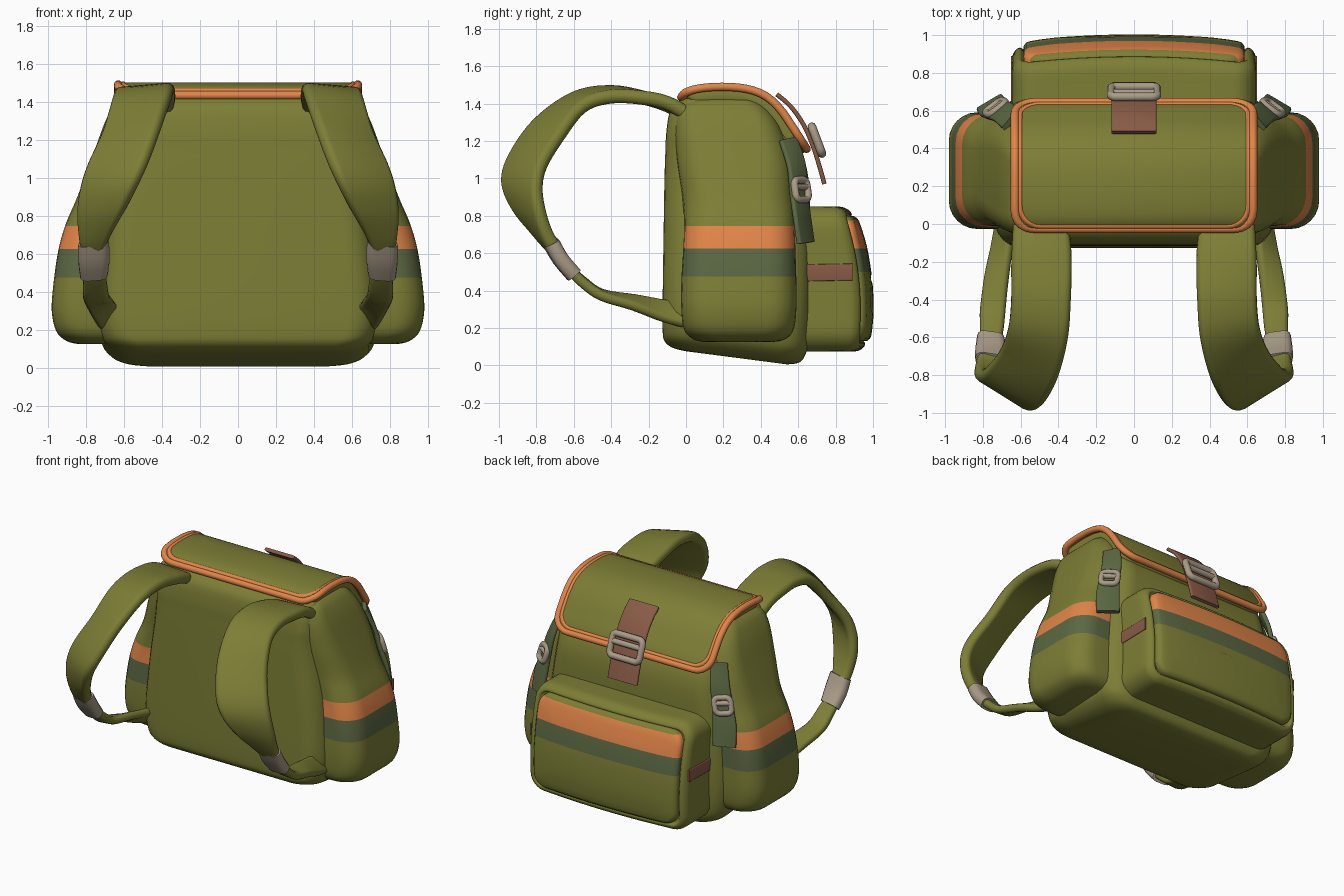
import bpy, bmesh, math
from mathutils import Vector as V

if "Cube" in bpy.data.objects:
    bpy.data.objects.remove(bpy.data.objects["Cube"])


def material(name, rgb):
    m = bpy.data.materials.new(name)
    m.diffuse_color = (*rgb, 1)
    m.use_nodes = True
    m.node_tree.nodes["Principled BSDF"].inputs["Base Color"].default_value = m.diffuse_color
    return m


OLIVE = material("olive canvas", (0.205, 0.21, 0.036))
ORANGE = material("orange trim", (0.76, 0.235, 0.065))
MOSS = material("dark moss", (0.105, 0.14, 0.055))
BROWN = material("brown leather", (0.25, 0.105, 0.062))
GREY = material("grey buckle", (0.40, 0.33, 0.245))


def rrect(hw, hh, r, n=7, step=None):
    """Rounded rectangle outline in 2D, optionally with long edges subdivided."""
    r = min(r, hw * 0.99, hh * 0.99)
    out = []
    for k, (sx, sy) in enumerate([(1, 1), (-1, 1), (-1, -1), (1, -1)]):
        for i in range(n):
            a = math.pi / 2 * (k + i / (n - 1))
            out.append(V((sx * (hw - r) + r * math.cos(a), sy * (hh - r) + r * math.sin(a))))
    if step:
        dense = []
        for i, (a, b) in enumerate(zip(out, out[1:] + out[:1])):
            m = step if i % n == n - 1 else 1
            dense += [a.lerp(b, j / m) for j in range(m)]
        out = dense
    return out


def smooth(rows, k):
    """Catmull-Rom resampling of a list of rows of points."""
    if k == 1:
        return rows
    out = []
    last = len(rows) - 1
    for i in range(last):
        a, b, c, d = (rows[max(i - 1, 0)], rows[i], rows[i + 1], rows[min(i + 2, last)])
        for j in range(k):
            t = j / k
            out.append([0.5 * (2 * q + (r - p) * t + (2 * p - 5 * q + 4 * r - s) * t * t
                        + (3 * q - p - 3 * r + s) * t ** 3) for p, q, r, s in zip(a, b, c, d)])
    out.append(rows[-1])
    return out


def finish(o, mirror=False, angle=45):
    bpy.ops.object.select_all(action='DESELECT')
    o.select_set(True)
    bpy.context.view_layer.objects.active = o
    if o.type == 'CURVE':
        bpy.ops.object.convert(target='MESH')
    bpy.ops.object.shade_smooth_by_angle(angle=math.radians(angle))
    if mirror:
        m = o.modifiers.new("mirror", 'MIRROR')
        m.use_mirror_merge = False


def loft(name, rings, mat, k=4, mirror=False, stripes=None):
    """Skin through rings; stripes = (low, mid, high) heights for moss and orange bands."""
    rings = smooth([[V(p) for p in r] for r in rings], k)
    bm = bmesh.new()
    vs = [[bm.verts.new(p) for p in r] for r in rings]
    n = len(vs[0])
    for a, b in zip(vs, vs[1:]):
        for i in range(n):
            bm.faces.new((a[i], a[(i + 1) % n], b[(i + 1) % n], b[i]))
    bm.faces.new(vs[0])
    bm.faces.new(vs[-1])
    bmesh.ops.recalc_face_normals(bm, faces=bm.faces)
    if stripes:
        for z in stripes:
            bmesh.ops.bisect_plane(bm, geom=bm.verts[:] + bm.edges[:] + bm.faces[:],
                                   plane_co=(0, 0, z), plane_no=(0, 0, 1))
        lo, mid, hi = stripes
        for f in bm.faces:
            z = f.calc_center_median().z
            f.material_index = 2 if lo < z < mid else 1 if mid < z < hi else 0
    me = bpy.data.meshes.new(name)
    bm.to_mesh(me)
    bm.free()
    for m in ([mat, ORANGE, MOSS] if stripes else [mat]):
        me.materials.append(m)
    o = bpy.data.objects.new(name, me)
    bpy.context.collection.objects.link(o)
    finish(o, mirror)


def ribbon(name, pairs, thick, mat, k=4, mirror=False):
    """Strap swept through pairs of edge points."""
    pairs = smooth([[V(a), V(b)] for a, b in pairs], k)
    mids = [(a + b) / 2 for a, b in pairs]
    rings = []
    for i, (a, b) in enumerate(pairs):
        t = mids[min(i + 1, len(mids) - 1)] - mids[max(i - 1, 0)]
        w = b - a
        nrm, u = t.cross(w).normalized(), w.normalized()
        rings.append([mids[i] + u * p + nrm * q
                      for p, q in rrect(w.length / 2, thick / 2, thick * 0.45, 4)])
    loft(name, rings, mat, 1, mirror)


def tube(name, pts, r, mat, mirror=False, closed=True):
    c = bpy.data.curves.new(name, 'CURVE')
    c.dimensions = '3D'
    c.bevel_depth, c.bevel_resolution, c.use_fill_caps = r, 3, True
    s = c.splines.new('POLY')
    s.points.add(len(pts) - 1)
    for p, q in zip(s.points, pts):
        p.co = (*q, 1)
    s.use_cyclic_u = closed
    c.materials.append(mat)
    o = bpy.data.objects.new(name, c)
    bpy.context.collection.objects.link(o)
    finish(o, mirror)


def buckle(name, centre, across, along, w, h, r, mirror=False):
    c, u, v = V(centre), V(across).normalized(), V(along).normalized()
    tube(name, [c + u * p + v * q for p, q in rrect(w / 2 - r, h / 2 - r, 0.03, 5)], r, GREY, mirror)
    e = u * (w / 2 - r)
    tube(name + "_bar", [c - e + v * h * 0.1, c + e + v * h * 0.1], r * 0.9, GREY, mirror, False)


# main body: z, half width, front y, rear y, corner radius, tilt of the bottom
BODY = [(.006, .54, .0, .54, .12, .07), (.014, .61, -.07, .60, .14, .08), (.05, .675, -.115, .635, .15, .08),
        (.13, .72, -.125, .655, .15, .06), (.35, .74, -.125, .665, .15, 0), (.7, .71, -.12, .665, .15, 0),
        (1.0, .67, -.115, .655, .15, 0), (1.15, .65, -.11, .61, .13, 0), (1.25, .64, -.105, .54, .11, 0),
        (1.36, .625, -.085, .46, .1, 0), (1.42, .61, -.03, .40, .1, 0), (1.45, .57, .03, .35, .1, 0)]
loft("main_body", [[(x, (a + b) / 2 + y, z + t * (.5 - y / (b - a))) for x, y in rrect(w, (b - a) / 2, r)]
                   for z, w, a, b, r, t in BODY], OLIVE)

# side pockets: z, outer x, front y, rear y, corner radius
SIDE = [(.125, .84, .10, .46, .15), (.14, .90, .04, .53, .15), (.19, .955, -.01, .575, .15),
        (.3, .98, -.025, .59, .15), (.45, .97, -.025, .59, .15), (.62, .945, -.015, .585, .15),
        (.76, .905, -.01, .58, .16), (.9, .845, -.02, .575, .18), (1.1, .77, -.05, .56, .2),
        (1.28, .705, -.06, .50, .2), (1.38, .655, -.04, .43, .15), (1.42, .615, .02, .38, .1)]
loft("side_pocket", [[((.45 + xo) / 2 + x, (a + b) / 2 + y, z)
                      for x, y in rrect((xo - .45) / 2, (b - a) / 2, r)] for z, xo, a, b, r in SIDE],
     OLIVE, mirror=True, stripes=(.475, .625, .745))


# large rear pocket and its raised striped panel: inset, y; the rear face bulges outward
def pocket_rings(hw, z0, z1, table, r):
    m = (z0 + z1) / 2
    return [[(x, y + (.08 * (1 - ((m + z - .3) / .5) ** 2) - .035 * (x / .6) ** 2 if y > .8 else 0), m + z)
             for x, z in rrect(hw - i, (z1 - z0) / 2 - i, max(r - i, .03), 7, 10)] for i, y in table]


loft("rear_pocket", pocket_rings(.645, .075, .85, [(0, .58), (0, .72), (0, .83), (.008, .865), (.025, .885),
                                                   (.045, .888), (.06, .872), (.08, .868)], .12), OLIVE, 3)
loft("rear_pocket_panel", pocket_rings(.585, .13, .80, [(0, .84), (0, .89), (.008, .905), (.03, .917),
                                                        (.12, .922), (.2, .924), (.31, .924)], .10),
     OLIVE, 2, stripes=(.5, .625, .775))
ribbon("pocket_side_tag", [((.646, .64, .45), (.646, .64, .54)), ((.646, .89, .455), (.646, .89, .545))],
       .012, BROWN, 1, True)

# flap: side profile swept across, with an orange piped border
prof = [r[0] for r in smooth([[V((0, y, z))] for y, z in
        [(-.03, 1.425), (.0, 1.46), (.08, 1.483), (.2, 1.49), (.32, 1.48), (.42, 1.445),
         (.5, 1.375), (.57, 1.275), (.65, 1.15)]], 6)]
dist = [0]
for a, b in zip(prof, prof[1:]):
    dist.append(dist[-1] + (b - a).length)
L, FW, FR = dist[-1], .64, .11


def on_profile(s):
    s = min(max(s, 0), L)
    i = next(j for j in range(1, len(dist)) if dist[j] >= s - 1e-6)
    return prof[i - 1].lerp(prof[i], (s - dist[i - 1]) / (dist[i] - dist[i - 1]))


def flap(name, inset, thick, lift):
    rings = []
    for i, p in enumerate(prof):
        e = max(0, FR - min(dist[i], L - dist[i]))
        w = FW - inset - FR + math.sqrt(max(FR * FR - e * e, 0))
        t = prof[min(i + 1, len(prof) - 1)] - prof[max(i - 1, 0)]
        nrm = V((1, 0, 0)).cross(t).normalized()
        rings.append([p + V((x, 0, 0)) + nrm * (q + lift) for x, q in rrect(w, thick / 2, .02, 3)])
    loft(name, rings, OLIVE, 1)


def border(name, inset, r):
    edge = rrect(FW - inset, L / 2 - inset, FR)
    pts = []
    for a, b in zip(edge, edge[1:] + edge[:1]):
        n = max(1, int((b - a).length / .04))
        pts += [a.lerp(b, j / n) for j in range(n)]
    tube(name, [on_profile(q.y + L / 2) + V((q.x, 0, 0)) for q in pts], r, ORANGE)


flap("top_flap", 0, .022, 0)
flap("flap_lining", .03, .08, -.045)
border("flap_piping", .010, .023)
border("flap_inner_trim", .036, .017)

# central brown closure strap with buckle
ribbon("closure_strap", [((-.12, y, z), (.12, y, z)) for y, z in
       [(.485, 1.45), (.56, 1.385), (.63, 1.285), (.68, 1.17), (.715, 1.06), (.74, .97)]], .024, BROWN)
buckle("closure_buckle", (0, .70, 1.205), (1, 0, 0), (0, -.075, .2), .29, .20, .023)

# compression straps on the rear corners
ribbon("corner_strap", [((.615, .59, 1.22), (.69, .50, 1.20)), ((.64, .635, 1.08), (.74, .545, 1.06)),
                        ((.665, .645, .93), (.78, .56, .92)), ((.68, .66, .80), (.82, .58, .79)),
                        ((.695, .68, .66), (.83, .60, .65))], .03, MOSS, mirror=True)
buckle("corner_buckle", (.733, .617, .94), (.12, -.09, 0), (-.08, -.04, .3), .15, .15, .02, True)

# padded shoulder straps
ribbon("shoulder_strap", [
    ((.35, .0, 1.34), (.64, .0, 1.35)), ((.335, -.1, 1.39), (.645, -.1, 1.405)),
    ((.33, -.22, 1.43), (.65, -.22, 1.43)), ((.335, -.4, 1.465), (.65, -.4, 1.435)),
    ((.35, -.6, 1.435), (.665, -.55, 1.38)), ((.40, -.80, 1.30), (.71, -.67, 1.22)),
    ((.465, -.93, 1.12), (.78, -.76, 1.07)), ((.525, -.97, .98), (.82, -.785, .95)),
    ((.59, -.91, .84), (.84, -.77, .82)), ((.66, -.80, .715), (.835, -.73, .69)),
    ((.70, -.72, .63), (.825, -.68, .61))], .075, OLIVE, 5, True)
ribbon("strap_adjuster", [((.68, -.735, .665), (.84, -.71, .65)), ((.675, -.68, .575), (.84, -.66, .56)),
                          ((.685, -.61, .49), (.83, -.59, .48))], .085, GREY, 3, True)
ribbon("lower_strap", [((.705, -.64, .53), (.82, -.63, .52)), ((.69, -.55, .45), (.815, -.55, .44)),
                       ((.68, -.45, .385), (.815, -.45, .37)), ((.665, -.28, .365), (.79, -.28, .31)),
                       ((.65, -.12, .345), (.75, -.12, .24)), ((.64, .02, .33), (.72, .02, .20))],
       .055, OLIVE, 4, True)
